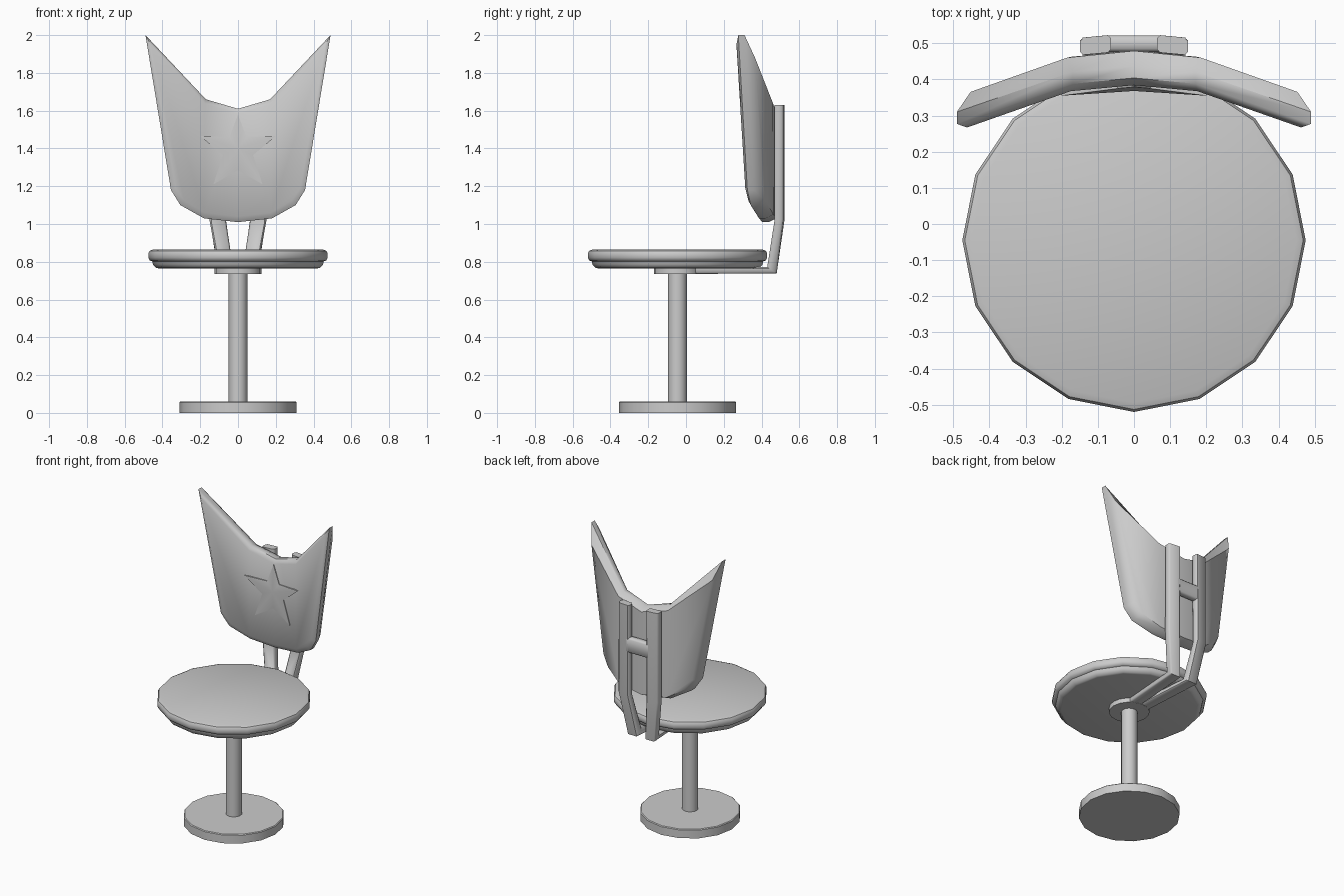
import bpy, bmesh, math
from mathutils import Vector

if "Cube" in bpy.data.objects:
    bpy.data.objects.remove(bpy.data.objects["Cube"])

CY = -0.045  # y of the pedestal axis
grey = bpy.data.materials.new("light grey")
grey.diffuse_color = (0.6, 0.6, 0.6, 1)
grey.use_nodes = True
grey.node_tree.nodes["Principled BSDF"].inputs["Base Color"].default_value = grey.diffuse_color


def finish(name, bm, angle=40):
    bmesh.ops.recalc_face_normals(bm, faces=bm.faces)
    me = bpy.data.meshes.new(name)
    bm.to_mesh(me)
    bm.free()
    ob = bpy.data.objects.new(name, me)
    bpy.context.collection.objects.link(ob)
    me.materials.append(grey)
    bpy.context.view_layer.objects.active = ob
    ob.select_set(True)
    bpy.ops.object.shade_smooth_by_angle(angle=math.radians(angle))
    ob.select_set(False)
    return ob


def skin(bm, rings, cap=True):
    """Bridge equal-length closed rings of points, optionally capping the ends."""
    vs = [[bm.verts.new(p) for p in r] for r in rings]
    n = len(vs[0])
    for a, b in zip(vs, vs[1:]):
        for i in range(n):
            j = (i + 1) % n
            bm.faces.new((a[i], a[j], b[j], b[i]))
    if cap:
        bm.faces.new(vs[0])
        bm.faces.new(vs[-1])
    return vs


def lathe(name, profile, n=16):
    bm = bmesh.new()
    skin(bm, [[(r * math.cos(2 * math.pi * i / n), CY + r * math.sin(2 * math.pi * i / n), z)
               for i in range(n)] for r, z in profile])
    return finish(name, bm)


def bar(name, stations, sx=1):
    """Sweep a rounded rectangle; each station is centre, half width, half thickness."""
    section = [(-1, -.6), (-.8, -1), (.8, -1), (1, -.6), (1, .6), (.8, 1), (-.8, 1), (-1, .6)]
    bm = bmesh.new()
    rings = []
    for c, w, t in stations:
        pts = [Vector(c) + Vector(w) * a + Vector(t) * b for a, b in section]
        rings.append([(p.x * sx, p.y, p.z) for p in pts])
    skin(bm, rings)
    return finish(name, bm, 50)


# Pedestal and seat
lathe("base", [(.31, 0), (.31, .055), (.305, .06)])
lathe("post", [(.05, .05), (.05, .76)])
lathe("hub", [(.125, .735), (.125, .77)])
lathe("seat_pan", [(.42, .765), (.435, .768), (.45, .785), (.455, .805)])
lathe("seat_cushion", [(.45, .80), (.468, .808), (.475, .822), (.475, .845), (.468, .858), (.45, .865)])

# Bent support straps
for side, sx in (("right", 1), ("left", -1)):
    bar("strap_" + side, [
        ((.035, .03, .753), (.04, 0, 0), (0, 0, -.017)),
        ((.065, .455, .755), (.04, 0, 0), (0, .025, -.017)),
        ((.107, .495, 1.02), (.043, -.004, 0), (0, .024, .006)),
        ((.106, .495, 1.63), (.043, -.004, 0), (0, .024, 0))], sx)

# Cross piece joining the straps
bar("strap_crossbar", [((x, .499, 1.36), (0, 0, .05), (0, .023, 0)) for x in (-.08, .08)])


def bend(x):
    """Mid-surface y of the folded backrest."""
    x = abs(x)
    return .432 - .017 * x / .18 if x < .18 else .415 - .11 * (x - .18) / .31


# Backrest: half outlines from top centre round to bottom centre
edge = [(0, 1.61), (.17, 1.66), (.49, 2.0), (.355, 1.18), (.305, 1.10), (.18, 1.03), (0, 1.01)]
front = [(0, 1.585), (.175, 1.635), (.462, 1.95), (.33, 1.19), (.285, 1.125), (.175, 1.06), (0, 1.04)]
back = [(0, 1.59), (.185, 1.64), (.452, 1.88), (.332, 1.19), (.287, 1.12), (.175, 1.05), (0, 1.03)]


def outline(half, dy):
    full = half + [(-x, z) for x, z in half[-2:0:-1]]
    return [(x, bend(x) + dy, z) for x, z in full]


bm = bmesh.new()
rings = skin(bm, [outline(front, -.048), outline(edge, -.028), outline(edge, .005),
                  outline(back, .047)], cap=False)
for r in (rings[0], rings[-1]):  # flat panels either side of each fold
    for ids in ((0, 1, 5, 6), (1, 2, 3, 4, 5), (0, 6, 7, 11), (11, 7, 8, 9, 10)):
        bm.faces.new([r[i] for i in ids])
finish("backrest", bm, 50)

# Faceted star raised on the backrest front
tips = [(0, 1.58), (.045, 1.46), (.2, 1.465), (.08, 1.365), (.13, 1.21), (0, 1.285)]
star = tips + [(-x, z) for x, z in tips[-2:0:-1]]
bm = bmesh.new()
rims = skin(bm, [[(x, bend(x) - d, z) for x, z in star] for d in (.03, .053)], cap=False)
apex = bm.verts.new((0, .368, 1.40))
for a, b in zip(rims[1], rims[1][1:] + rims[1][:1]):
    bm.faces.new((a, b, apex))
finish("star", bm, 40)
